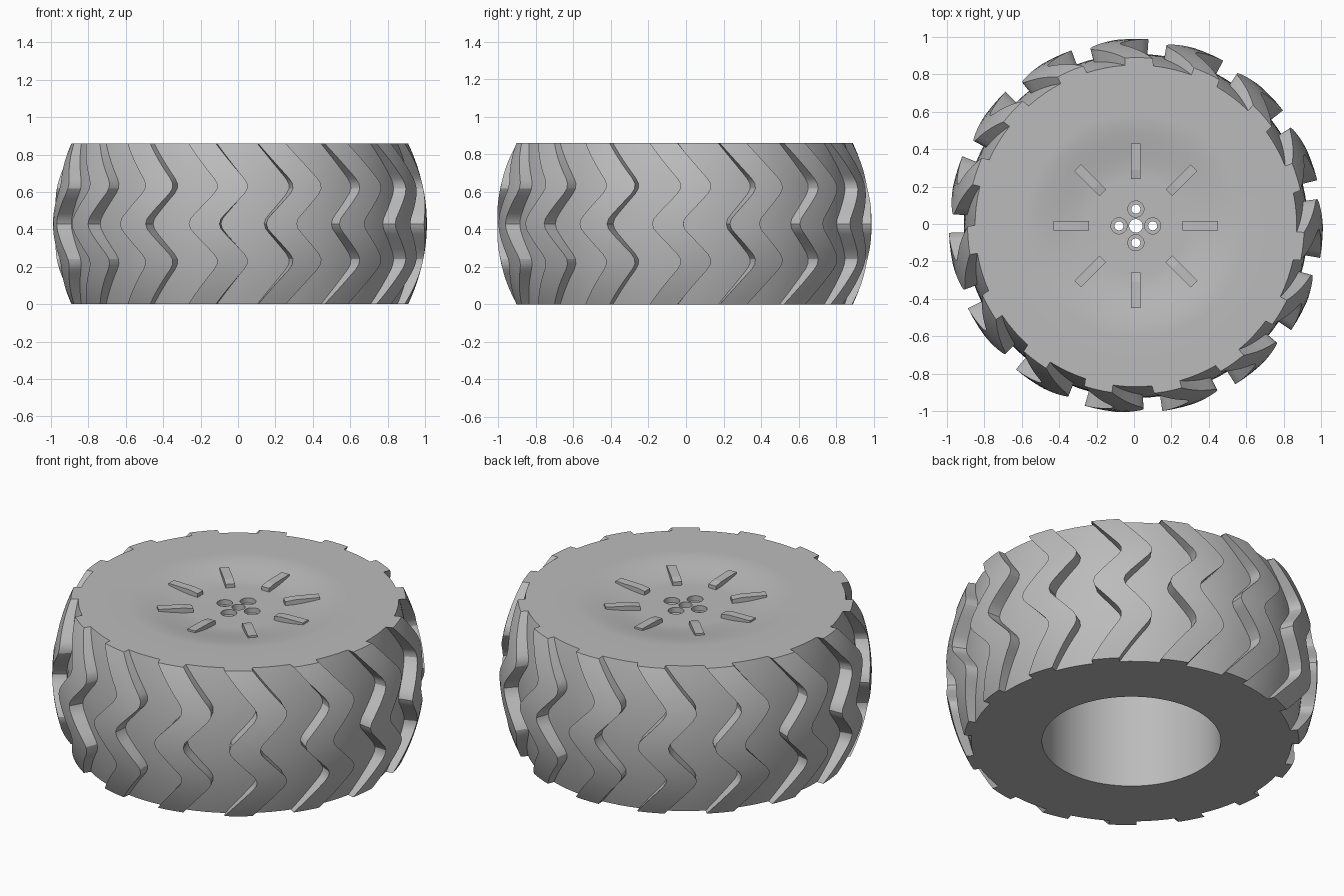
import bpy, bmesh, math
from math import radians, sin, cos, pi

if "Cube" in bpy.data.objects:
    bpy.data.objects.remove(bpy.data.objects["Cube"])

CX, CY, H = 0.01, -0.01, 0.86
LUGS, PITCH, WIDTH = 15, 24.0, 9.6

grey = bpy.data.materials.new("wheel grey")
grey.use_nodes = True
grey.diffuse_color = (0.5, 0.5, 0.5, 1)
grey.node_tree.nodes["Principled BSDF"].inputs["Base Color"].default_value = (0.5, 0.5, 0.5, 1)


def make_object(name, bm):
    bmesh.ops.recalc_face_normals(bm, faces=bm.faces)
    mesh = bpy.data.meshes.new(name)
    bm.to_mesh(mesh)
    bm.free()
    ob = bpy.data.objects.new(name, mesh)
    ob.location = (CX, CY, 0)
    bpy.context.collection.objects.link(ob)
    mesh.materials.append(grey)
    return ob


def activate(ob):
    bpy.ops.object.select_all(action='DESELECT')
    ob.select_set(True)
    bpy.context.view_layer.objects.active = ob


# Zigzag offset of the lugs in degrees, with rounded corners
def zigzag(z):
    def sharp(d):
        d = abs(d)
        return 7.0 + 11.0 * d / 0.2 if d < 0.2 else 18.0 - 11.8 * (d - 0.2) / 0.23
    d = z - H / 2
    return sum(sharp(d + k * 0.012) for k in range(-3, 4)) / 7


# Column layout of one lug and its groove: (fraction of pitch, raised)
block = WIDTH / PITCH
COLUMNS = [(block * k / 3, True) for k in range(4)]
COLUMNS += [(block + (1 - block) * k / 4, False) for k in range(5)]
TOTAL = LUGS * len(COLUMNS)


def tread_row(z):
    bulge = 1 - ((z - H / 2) / (H / 2)) ** 2
    row = []
    for i in range(LUGS):
        for frac, raised in COLUMNS:
            a = radians(-90 + zigzag(z) + PITCH * (i + frac))
            r = 0.9 + 0.1 * bulge if raised else 0.86 + 0.06 * bulge
            row.append((r * cos(a), r * sin(a), z))
    return row


def lathe_row(r, z):
    return [(r * cos(a), r * sin(a), z)
            for a in (radians(-84) + 2 * pi * k / TOTAL for k in range(TOTAL))]


# Wheel body: hollow inside, bottom rim, lugged tread, flat face and shallow dish
rows = [lathe_row(0.48, 0.74), lathe_row(0.48, 0), lathe_row(0.7, 0)]
rows += [tread_row(H * k / 32) for k in range(33)]
rows.append(lathe_row(0.7, H))
for k in range(13):
    t = k / 12
    rows.append(lathe_row(0.6 - 0.34 * t, H - 0.04 * t * t * (3 - 2 * t)))

bm = bmesh.new()
rings = [[bm.verts.new(p) for p in row] for row in rows]
for a, b in zip(rings, rings[1:]):
    for k in range(TOTAL):
        n = (k + 1) % TOTAL
        bm.faces.new((a[k], a[n], b[n], b[k]))
bm.faces.new(rings[0])
bm.faces.new(rings[-1])
wheel = make_object("wheel_body", bm)


# Hub hole, four bolt holes and their counterbores
def cut(x, y, r, z0, z1):
    bm = bmesh.new()
    bmesh.ops.create_cone(bm, cap_ends=True, segments=32, radius1=r, radius2=r, depth=z1 - z0)
    bmesh.ops.translate(bm, verts=bm.verts, vec=(x, y, (z0 + z1) / 2))
    cutter = make_object("hole_cutter", bm)
    cutter.hide_render = True
    activate(wheel)
    mod = wheel.modifiers.new("hole", 'BOOLEAN')
    mod.operation = 'DIFFERENCE'
    mod.solver = 'EXACT'
    mod.object = cutter
    bpy.ops.object.modifier_apply(modifier=mod.name)
    bpy.data.objects.remove(cutter)


cut(0, 0, 0.036, 0.6, 1)
for k in range(4):
    x, y = 0.09 * cos(k * pi / 2), 0.09 * sin(k * pi / 2)
    cut(x, y, 0.043, 0.79, 1)
    cut(x, y, 0.024, 0.6, 1)
activate(wheel)
bpy.ops.object.shade_smooth_by_angle(angle=radians(30))

# Eight wedge ribs standing in the dish
profile = [(0.25, 0.8), (0.25, 0.842), (0.3, 0.85), (0.44, 0.853), (0.44, 0.8)]
for k in range(8):
    a = k * pi / 4
    bm = bmesh.new()
    sides = []
    for s in (-0.025, 0.025):
        sides.append([bm.verts.new((r * cos(a) - s * sin(a), r * sin(a) + s * cos(a), z))
                      for r, z in profile])
        bm.faces.new(sides[-1])
    for j in range(len(profile)):
        n = (j + 1) % len(profile)
        bm.faces.new((sides[0][j], sides[0][n], sides[1][n], sides[1][j]))
    make_object(f"dish_rib_{k + 1}", bm)
